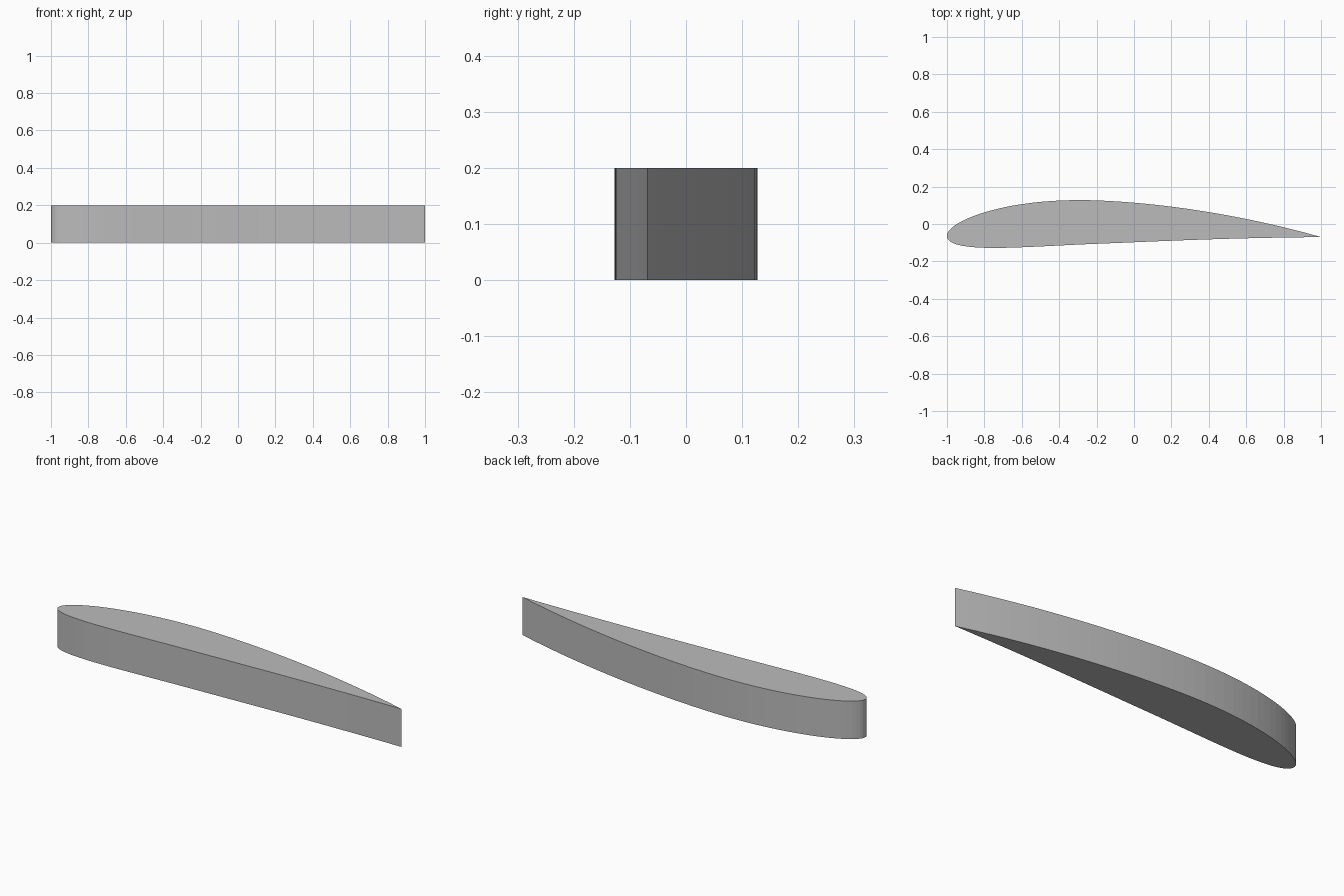
import bpy
import bmesh
from math import atan, cos, sin, pi, sqrt

cube = bpy.data.objects.get("Cube")
if cube:
    bpy.data.objects.remove(cube, do_unlink=True)

# Cambered aerofoil: camber, camber position and thickness as chord fractions
CAMBER, PEAK, THICK = 0.04, 0.4, 0.12
STEPS = 50
HEIGHT = 0.2


def surface_point(c, side):
    """Point on the upper (side=1) or lower (side=-1) surface at chord c."""
    half = 5 * THICK * (0.2969 * sqrt(c) - 0.126 * c - 0.3516 * c**2
                        + 0.2843 * c**3 - 0.1036 * c**4)
    span = PEAK if c < PEAK else 1 - PEAK
    mean = CAMBER * (1 - ((c - PEAK) / span) ** 2)
    tilt = atan(-2 * CAMBER * (c - PEAK) / span**2)
    return c - side * half * sin(tilt), mean + side * half * cos(tilt)


# Closed outline, denser towards the nose and tail
chord = [(1 - cos(pi * i / STEPS)) / 2 for i in range(STEPS + 1)]
outline = [surface_point(c, 1) for c in reversed(chord)]
outline += [surface_point(c, -1) for c in chord[1:-1]]

# Centre the outline and scale its length to 2
xs, ys = zip(*outline)
scale = 2 / (max(xs) - min(xs))
mid_x, mid_y = (max(xs) + min(xs)) / 2, (max(ys) + min(ys)) / 2

# Extrude the outline upwards into a solid wing section
bm = bmesh.new()
base = bm.faces.new([bm.verts.new(((x - mid_x) * scale, (y - mid_y) * scale, 0))
                     for x, y in outline])
top = bmesh.ops.extrude_face_region(bm, geom=[base], use_keep_orig=True)
bmesh.ops.translate(bm, vec=(0, 0, HEIGHT),
                    verts=[v for v in top["geom"] if isinstance(v, bmesh.types.BMVert)])
bmesh.ops.recalc_face_normals(bm, faces=bm.faces)
mesh = bpy.data.meshes.new("wing_section")
bm.to_mesh(mesh)
bm.free()
wing = bpy.data.objects.new("wing_section", mesh)
bpy.context.collection.objects.link(wing)

# Plain grey finish
grey = bpy.data.materials.new("grey")
grey.use_nodes = True
colour = (0.5, 0.5, 0.5, 1)
grey.diffuse_color = colour
grey.node_tree.nodes["Principled BSDF"].inputs["Base Color"].default_value = colour
mesh.materials.append(grey)
